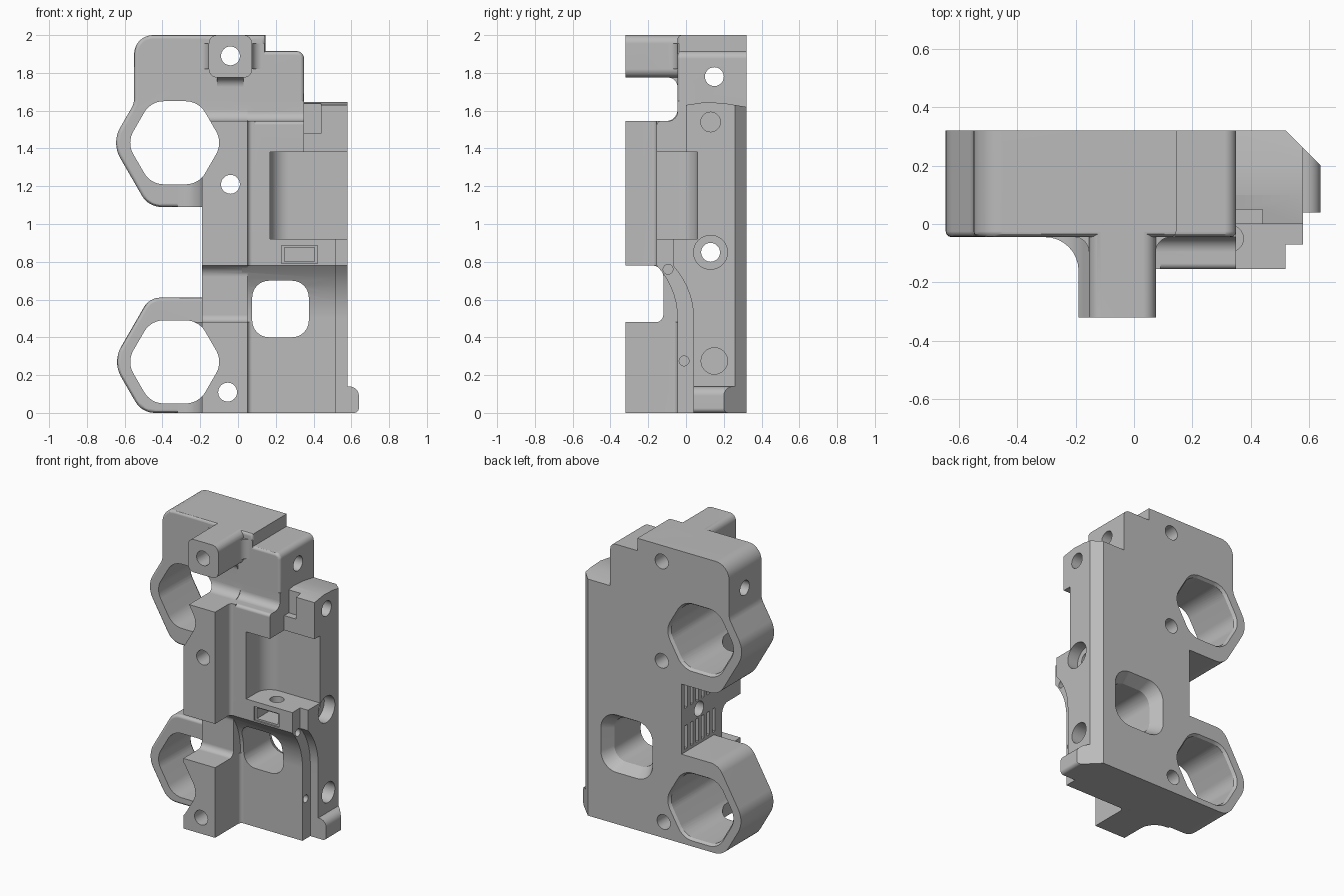
import bpy, bmesh, math
from mathutils import Vector

if "Cube" in bpy.data.objects:
    bpy.data.objects.remove(bpy.data.objects["Cube"])

grey = bpy.data.materials.new("plain grey")
grey.use_nodes = True
grey.diffuse_color = (0.5, 0.5, 0.5, 1)
grey.node_tree.nodes["Principled BSDF"].inputs["Base Color"].default_value = (0.5, 0.5, 0.5, 1)


def rounded(points, steps=8):
    """Turn (u, v, radius) corners into a polygon with arcs."""
    out = []
    for i, p in enumerate(points):
        c = Vector(p[:2])
        r = p[2] if len(p) > 2 else 0
        if not r:
            out.append(c)
            continue
        a = (Vector(points[i - 1][:2]) - c).normalized()
        b = (Vector(points[(i + 1) % len(points)][:2]) - c).normalized()
        half = a.angle(b) / 2
        centre = c + (a + b).normalized() * r / math.sin(half)
        s = c + a * r / math.tan(half) - centre
        e = c + b * r / math.tan(half) - centre
        phi = math.pi - 2 * half
        for k in range(steps + 1):
            t = k / steps
            out.append(centre + (s * math.sin((1 - t) * phi) + e * math.sin(t * phi)) / math.sin(phi))
    return out


def prism(name, axis, points, lo, hi, grow=1, bevel=0):
    """Extrude a profile along an axis; grow scales the far end."""
    place = {"x": lambda u, v, w: (w, u, v),
             "y": lambda u, v, w: (u, w, v),
             "z": lambda u, v, w: (u, v, w)}[axis]
    poly = rounded(points)
    mid = sum(poly, Vector((0, 0))) / len(poly)
    bm = bmesh.new()
    near = [bm.verts.new(place(p.x, p.y, lo)) for p in poly]
    far = [bm.verts.new(place(*(mid + (p - mid) * grow), hi)) for p in poly]
    front = bm.faces.new(near)
    bm.faces.new(far[::-1])
    for i in range(len(poly)):
        bm.faces.new((near[i - 1], near[i], far[i], far[i - 1]))
    bmesh.ops.recalc_face_normals(bm, faces=bm.faces[:])
    if bevel:
        bmesh.ops.bevel(bm, geom=list(front.edges), offset=bevel, segments=3,
                        profile=0.5, affect="EDGES", clamp_overlap=False)
    mesh = bpy.data.meshes.new(name)
    bm.to_mesh(mesh)
    bm.free()
    mesh.materials.append(grey)
    ob = bpy.data.objects.new(name, mesh)
    bpy.context.collection.objects.link(ob)
    return ob


def rect(u0, u1, v0, v1, r=0):
    return [(u0, v0, r), (u1, v0, r), (u1, v1, r), (u0, v1, r)]


def disc(u, v, r, n=32):
    return [(u + r * math.cos(k * math.tau / n), v + r * math.sin(k * math.tau / n)) for k in range(n)]


def hexagon(u, v, apothem, r):
    d = apothem / math.cos(math.pi / 6)
    return [(u + d * math.cos(k * math.pi / 3), v + d * math.sin(k * math.pi / 3), r) for k in range(6)]


def sweep(y):
    """Hollow curve running from the lower wall up to the overhang."""
    R = 0.411
    return [(y - R + R * math.cos(k * 0.107), 0.5 + R * math.sin(k * 0.107)) for k in range(7)] + [(y - 0.11, 0.78)]


# main plate with the two socket rims
FRONT, BACK = -0.045, 0.32
outline = [(-0.55, 2, 0.1), (0.145, 2), (0.145, 1.915), (0.35, 1.915, 0.04), (0.35, 0),
           (-0.509, 0, 0.12), (-0.665, 0.27, 0.16), (-0.469, 0.61, 0.1), (-0.19, 0.61),
           (-0.19, 1.09), (-0.474, 1.09, 0.12), (-0.67, 1.43, 0.16), (-0.55, 1.638, 0.1)]
body = prism("bracket_body", "y", outline, FRONT, BACK, bevel=0.02)

added = [
    # side rail and overhanging lower body
    prism("side_rail", "x", [(BACK, 0), (0.04, 0)] + sweep(0.04) +
          [(-0.07, 0.92), (0, 0.92), (0, 1.63), (0.1, 1.645), (0.2, 1.64), (BACK, 1.62)], 0.3, 0.58),
    prism("lower_body", "x", [(0.2, 0), (FRONT, 0)] + sweep(FRONT) + [(-0.155, 0.92), (0.2, 0.92)], 0.02, 0.52),
    prism("upper_body", "x", [(0.1, 0.85), (-0.155, 0.85), (-0.155, 1.545, 0.02), (FRONT, 1.545, 0.05),
                              (FRONT, 1.65), (0.1, 1.65)], 0.02, 0.35),
    # front column with its notch
    prism("front_column", "x", [(0.1, 0), (-0.32, 0), (-0.32, 0.48), (-0.12, 0.48, 0.04), (-0.12, 0.78, 0.06),
                                (-0.32, 0.78), (-0.32, 1.545), (FRONT, 1.545, 0.06), (FRONT, 1.65),
                                (0.1, 1.65)], -0.19, 0.05),
    # top boss with blended base
    prism("top_boss", "y", rect(-0.155, 0.075, 1.775, 2, 0.045), -0.32, 0.1),
    prism("boss_side_blend", "z", [(-0.25, 0.1), (-0.25, FRONT), (-0.155, FRONT, 0.05), (-0.155, -0.15),
                                   (0.075, -0.15), (0.075, FRONT, 0.05), (0.14, FRONT), (0.14, 0.1)], 1.82, 1.955),
    prism("boss_lower_blend", "x", [(0.1, 1.68), (FRONT, 1.68), (FRONT, 1.775, 0.05), (-0.2, 1.775),
                                    (-0.2, 1.9), (0.1, 1.9)], -0.11, 0.03),
    # foot
    prism("foot", "y", [(0.5, 0), (0.64, 0, 0.025), (0.64, 0.14, 0.05), (0.5, 0.14)], 0.04, BACK),
]
# blends beside the column
for lo, hi, y in ((0, 0.48, FRONT), (0.78, 1.545, -0.155)):
    added.append(prism("right_blend", "z", [(0, 0), (0, -0.25), (0.05, -0.25), (0.05, y, 0.025),
                                            (0.09, y), (0.09, 0)], lo, hi))
for lo, hi in ((0, 0.48), (1.09, 1.545)):
    added.append(prism("left_blend", "z", [(-0.32, 0), (-0.32, FRONT), (-0.19, FRONT, 0.115), (-0.19, -0.2),
                                           (-0.1, -0.2), (-0.1, 0)], lo, hi))

cut = [
    # rail chamfer, pocket and corner recess
    prism("chamfer", "z", [(0.74, 0.1), (0.8, 0.1), (0.8, 0.5), (0.34, 0.5)], -0.1, 1.9),
    prism("pocket", "z", [(0.17, -0.4), (0.17, 0.06, 0.1), (0.7, 0.06), (0.7, -0.4)], 0.92, 1.38),
    prism("recess", "z", rect(0.35, 0.44, -0.1, 0.05), 1.48, 1.75),
    # window flared at the back
    prism("window", "y", rect(0.075, 0.375, 0.4, 0.7, 0.09), -0.5, 0.5),
    prism("window_flare", "y", rect(0.075, 0.375, 0.4, 0.7, 0.09), 0.24, 0.33, grow=1.35),
    # nut slot and its screw hole
    prism("slot_rim", "y", rect(0.23, 0.42, 0.79, 0.885), -0.3, -0.145),
    prism("slot", "y", rect(0.245, 0.405, 0.802, 0.876), -0.3, 0.01),
    prism("shelf_hole", "z", disc(0.33, -0.05, 0.045), 0.84, 1.1),
]
# sockets
for z in (0.27, 1.43):
    cut.append(prism("socket", "y", hexagon(-0.335, z, 0.22, 0.12), -0.5, 0.5))
    cut.append(prism("socket_chamfer", "y", hexagon(-0.335, z, 0.219, 0.119), 0.3, 0.33, grow=1.09))
# holes front to back
for x, z in ((-0.04, 1.89), (-0.04, 1.21), (-0.055, 0.11)):
    cut.append(prism("bolt_hole", "y", disc(x, z, 0.05), -0.5, 0.5))
# holes from the side: y, z, radius, inner end
for y, z, r, end in ((0.15, 1.78, 0.05, -0.8), (0.13, 0.85, 0.05, -0.8), (0.13, 0.85, 0.09, 0.5),
                     (0.13, 1.54, 0.052, 0.4), (0.15, 0.275, 0.07, 0.46),
                     (-0.095, 0.76, 0.026, 0.42), (-0.01, 0.275, 0.026, 0.45)):
    cut.append(prism("side_hole", "x", disc(y, z, r), end, 0.9))
# vent grooves on the inner left wall
for k in range(6):
    y = 0.27 - k * 0.06
    for lo, hi in ((0.63, 0.79), (0.91, 1.07)):
        cut.append(prism("groove", "x", rect(y - 0.015, y + 0.015, lo, hi), -0.3, -0.13))

bpy.context.view_layer.objects.active = body
for tools, operation in ((added, "UNION"), (cut, "DIFFERENCE")):
    for tool in tools:
        tool.hide_render = True
        mod = body.modifiers.new("shape", "BOOLEAN")
        mod.object, mod.operation, mod.solver = tool, operation, "EXACT"
        bpy.ops.object.modifier_apply(modifier=mod.name)
        bpy.data.objects.remove(tool)

# shading
bpy.ops.object.select_all(action="DESELECT")
body.select_set(True)
bpy.ops.object.shade_smooth_by_angle(angle=math.radians(30))
normals = body.modifiers.new("even_normals", "WEIGHTED_NORMAL")
normals.keep_sharp = True
